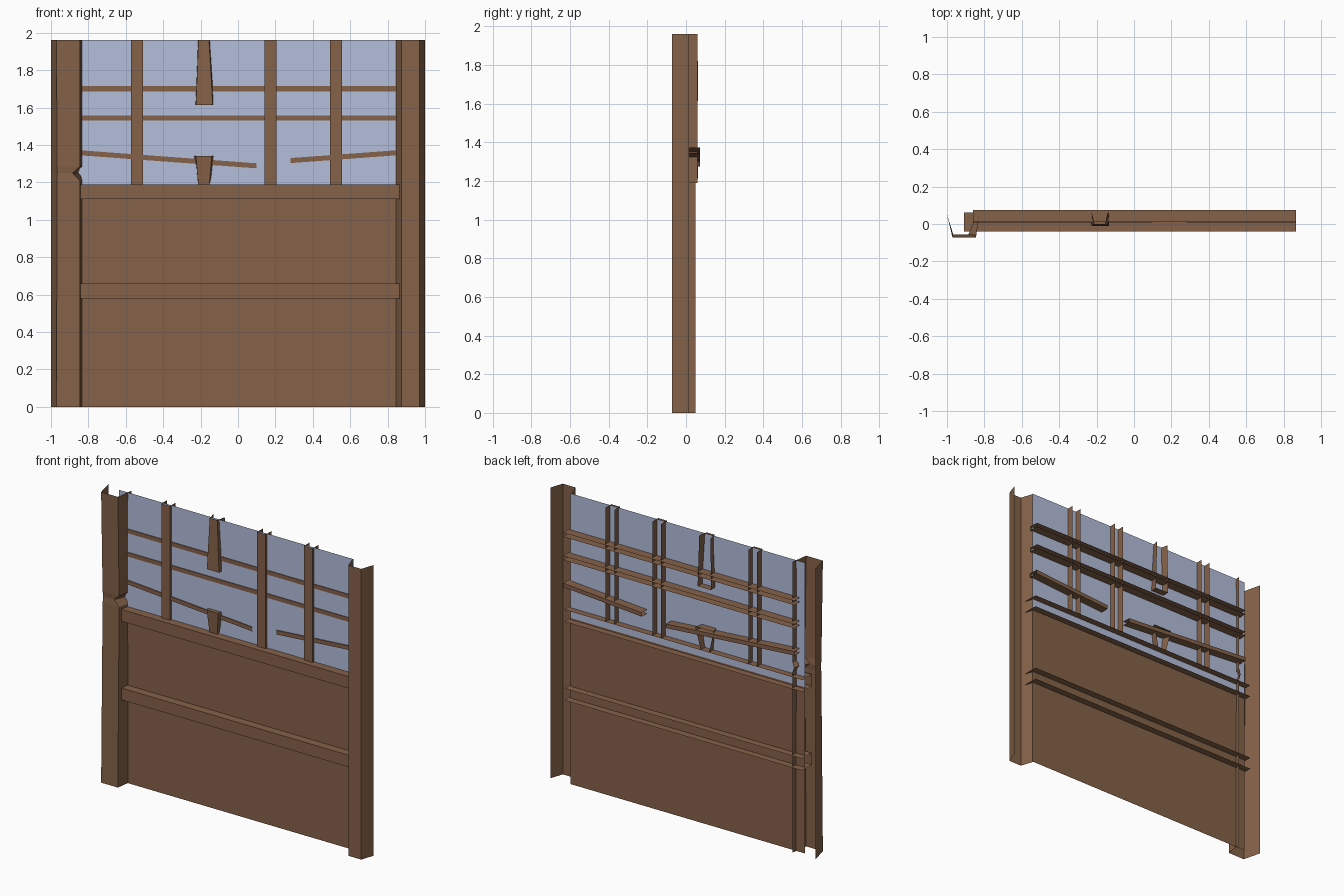
import bpy

if "Cube" in bpy.data.objects:
    bpy.data.objects.remove(bpy.data.objects["Cube"])


def material(name, rgb):
    m = bpy.data.materials.new(name)
    m.diffuse_color = (*rgb, 1)
    m.use_nodes = True
    m.node_tree.nodes["Principled BSDF"].inputs["Base Color"].default_value = m.diffuse_color
    return m


BROWN = material("rusty brown", (0.235, 0.122, 0.067))
GLASS = material("pale blue glass", (0.46, 0.52, 0.72))


def sheet(name, rings, mat, cap=None):
    """Open folded sheet: bridge successive profiles; optionally close one end."""
    n = len(rings[0])
    verts = [p for r in rings for p in r]
    faces = [(i * n + j, i * n + j + 1, (i + 1) * n + j + 1, (i + 1) * n + j)
             for i in range(len(rings) - 1) for j in range(n - 1)]
    if cap == "end":
        faces.append(tuple(range((len(rings) - 1) * n, len(rings) * n)))
    elif cap == "start":
        faces.append(tuple(reversed(range(n))))
    me = bpy.data.meshes.new(name)
    me.from_pydata(verts, [], faces)
    me.materials.append(mat)
    ob = bpy.data.objects.new(name, me)
    bpy.context.collection.objects.link(ob)
    return ob


def upright(pts, z):
    return [(x, y, z) for x, y in pts]


def channel(cx, wf, wb, yf, yb):
    """U profile in plan, open to the back."""
    return [(cx - wb, yb), (cx - wf, yf), (cx + wf, yf), (cx + wb, yb)]


def rail(name, x0, x1, y0, y1, z0, z1, h, closed=False):
    """Horizontal U channel, open to the back, from height z0 to z1."""
    def ring(x, z):
        r = [(x, y1, z + h), (x, y0, z + h), (x, y0, z), (x, y1, z)]
        return r + r[:1] if closed else r
    return sheet(name, [ring(x1, z1), ring(x0, z0)], BROWN)


# Flat wall panel and glass
def pane(name, z0, z1, mat):
    sheet(name, [upright([(-0.9, 0.015), (0.85, 0.015)], z) for z in (z0, z1)], mat)


pane("lower_panel", 0, 1.12, BROWN)
pane("window_glass", 1.12, 1.96, GLASS)

# Right post
post = [(0.845, 0.015), (0.875, -0.073), (0.97, -0.073), (1.0, 0.015)]
sheet("right_post", [upright(post, z) for z in (0, 1.96)], BROWN)

# Left post, pinched and dented part way up
left = [(-1, 0.05), (-0.97, -0.073), (-0.845, -0.073), (-0.828, 0.05)]
near = [(-1, 0.05), (-0.968, -0.06), (-0.845, -0.06), (-0.828, 0.05)]
dent = [(-1, 0.05), (-0.966, -0.057), (-0.885, -0.055), (-0.84, 0.05)]
sheet("left_post", [upright(p, z) for p, z in
      ((left, 0), (near, 1.21), (dent, 1.25), (near, 1.285), (left, 1.96))], BROWN)

# Lower wide rails
for n, z in (("sill_rail", 1.11), ("middle_rail", 0.58)):
    rail(n, -0.91, 0.865, -0.04, 0.062, z, z, 0.08)

# Window bars: two straight, one snapped in two
for z in (1.687, 1.53):
    rail("window_bar", -0.86, 0.865, 0.01, 0.075, z, z, 0.028)
rail("broken_bar_left", -0.86, 0.10, 0.008, 0.072, 1.346, 1.275, 0.027, True)
rail("broken_bar_right", 0.28, 0.865, 0.008, 0.072, 1.303, 1.346, 0.027, True)

# Whole mullions
for x in (-0.54, 0.175, 0.525):
    p = channel(x, 0.032, 0.032, 0.0, 0.06)
    sheet("mullion", [upright(p, 1.19), upright(p, 1.96)], BROWN)

# Snapped mullion with flared ends
base = channel(-0.183, 0.03, 0.032, 0.0, 0.06)
sheet("broken_mullion_top", [
    upright(channel(-0.18, 0.045, 0.05, -0.01, 0.062), 1.615),
    upright(channel(-0.183, 0.028, 0.042, 0.0, 0.06), 1.96)], BROWN, "start")
sheet("broken_mullion_bottom", [
    upright(base, 1.19),
    upright(channel(-0.183, 0.042, 0.068, -0.012, 0.065), 1.34)], BROWN, "end")
